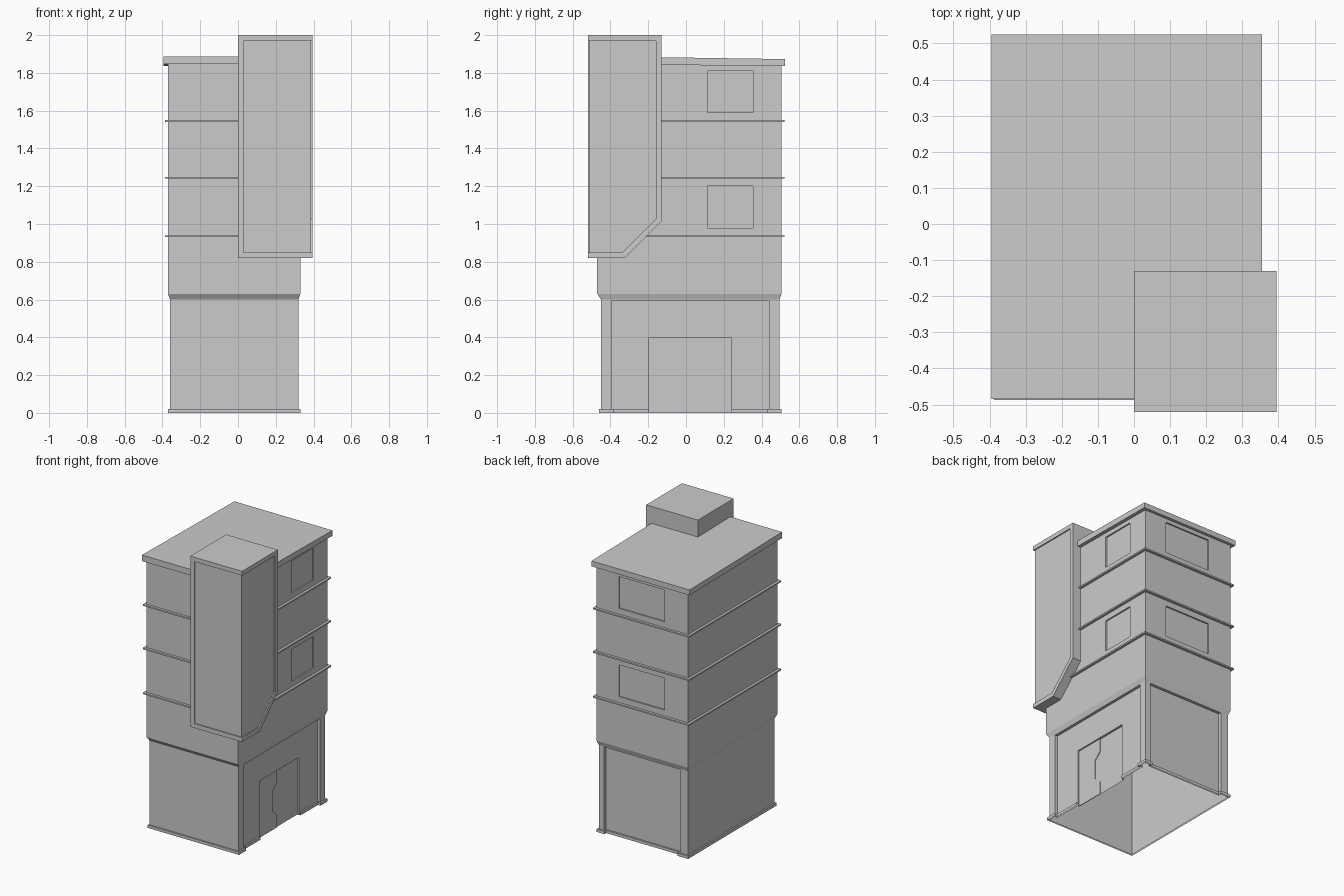
import bpy, bmesh

if "Cube" in bpy.data.objects:
    bpy.data.objects.remove(bpy.data.objects["Cube"])


def make_object(name, bm):
    bmesh.ops.recalc_face_normals(bm, faces=bm.faces)
    mesh = bpy.data.meshes.new(name)
    bm.to_mesh(mesh)
    bm.free()
    obj = bpy.data.objects.new(name, mesh)
    bpy.context.collection.objects.link(obj)
    return obj


def loft(name, rings, closed=True):
    """Skin a list of matching point rings and cap both ends."""
    bm = bmesh.new()
    rows = [[bm.verts.new(p) for p in ring] for ring in rings]
    n = len(rows[0])
    for a, b in zip(rows, rows[1:]):
        for i in range(n if closed else n - 1):
            j = (i + 1) % n
            bm.faces.new((a[i], a[j], b[j], b[i]))
    if closed:
        bm.faces.new(rows[0])
        bm.faces.new(rows[-1])
    return make_object(name, bm)


def rect(x0, x1, y0, y1, z):
    return [(x0, y0, z), (x1, y0, z), (x1, y1, z), (x0, y1, z)]


def box(name, x, y, z):
    return loft(name, [rect(*x, *y, z[0]), rect(*x, *y, z[1])])


def prism_x(name, profile, x0, x1):
    """Extrude a (y, z) profile along x."""
    return loft(name, [[(x, y, z) for y, z in profile] for x in (x0, x1)])


def carve(obj, cutters):
    for cutter in cutters:
        cutter.hide_render = True
        mod = obj.modifiers.new("carve", "BOOLEAN")
        mod.operation = "DIFFERENCE"
        mod.solver = "EXACT"
        mod.object = cutter
        bpy.context.view_layer.objects.active = obj
        bpy.ops.object.modifier_apply(modifier=mod.name)
        bpy.data.objects.remove(cutter)


# Main body: narrow ground floor flaring out to the upper storeys
low = (-0.36, 0.32, -0.45, 0.495)
high = (-0.37, 0.33, -0.47, 0.505)
body = loft("building_body", [rect(*low, 0), rect(*low, 0.6),
                              rect(*high, 0.63), rect(*high, 1.85)])

# Shop front recesses, doorway and windows
D = 0.02
cuts = [box("shop_cut", (0.32 - D, 0.5), (-0.395, 0.44), (-0.1, 0.595)),
        box("rear_cut", (-0.30, 0.28), (0.495 - D, 0.7), (-0.1, 0.595)),
        box("door_cut", (0.285, 0.5), (-0.195, 0.24), (-0.1, 0.4))]
for z in ((0.98, 1.2), (1.59, 1.81)):
    cuts.append(box("window_cut", (0.32, 0.5), (0.115, 0.355), z))
    cuts.append(box("window_cut", (-0.19, 0.16), (0.495, 0.7), z))
carve(body, cuts)

# The shell is open underneath and below the roof
bm = bmesh.new()
bm.from_mesh(body.data)
ends = [f for f in bm.faces if all(v.co.z < 1e-4 for v in f.verts)
        or all(v.co.z > 1.8499 for v in f.verts)]
bmesh.ops.delete(bm, geom=ends, context="FACES")
bm.to_mesh(body.data)
bm.free()

# Plinth strip following the ground floor outline, broken at the door
e = 0.01
xr, yr = 0.32 - D, 0.495 - D
outline = [(xr, 0.24, 1, 0), (xr, 0.44, 1, -1), (0.32, 0.44, 1, -1),
           (0.32, 0.495, 1, 1), (0.28, 0.495, -1, 1), (0.28, yr, -1, 1),
           (-0.30, yr, 1, 1), (-0.30, 0.495, 1, 1), (-0.36, 0.495, -1, 1),
           (-0.36, -0.45, -1, -1), (0.32, -0.45, 1, -1),
           (0.32, -0.395, 1, 1), (xr, -0.395, 1, 1), (xr, -0.195, 1, 0)]
outer = [(x + e * a, y + e * b) for x, y, a, b in outline]
loft("plinth", [[(*p, 0) for p in outer], [(*p, 0.02) for p in outer],
                [(x, y, 0.02) for x, y, a, b in outline]], closed=False)

# Raised door leaf with a stepped meeting edge
prism_x("door_leaf", [(-0.195, 0), (0.01, 0), (0.01, 0.09), (-0.04, 0.13),
                      (-0.04, 0.26), (0.01, 0.31), (0.01, 0.4), (-0.195, 0.4)],
        0.285, 0.29)

# Storey ledges as thin hollow bands
for i, z in enumerate((0.935, 1.245, 1.545)):
    out = (-0.387, 0.347, -0.487, 0.522)
    loop = [rect(*high, z - 0.005), rect(*out, z - 0.005),
            rect(*out, z + 0.005), rect(*high, z + 0.005)]
    loft(f"storey_ledge_{i + 1}", [r + r[:1] for r in loop], closed=False)

# Roof slab falling slightly towards the back
prism_x("roof", [(-0.485, 1.846), (0.525, 1.836), (0.525, 1.873),
                 (-0.485, 1.888)], -0.395, 0.355)

# Corner tower with a chamfered foot and a recessed panel wrapping its corner
tower = prism_x("corner_tower", [(-0.52, 0.82), (-0.325, 0.82), (-0.13, 1.015),
                                 (-0.13, 2), (-0.52, 2)], 0, 0.395)
carve(tower, [
    prism_x("side_panel_cut", [(-0.6, 0.85), (-0.337, 0.85), (-0.16, 1.027),
                               (-0.16, 1.97), (-0.6, 1.97)], 0.387, 0.5),
    box("front_panel_cut", (0.03, 0.5), (-0.6, -0.512), (0.85, 1.97))])
